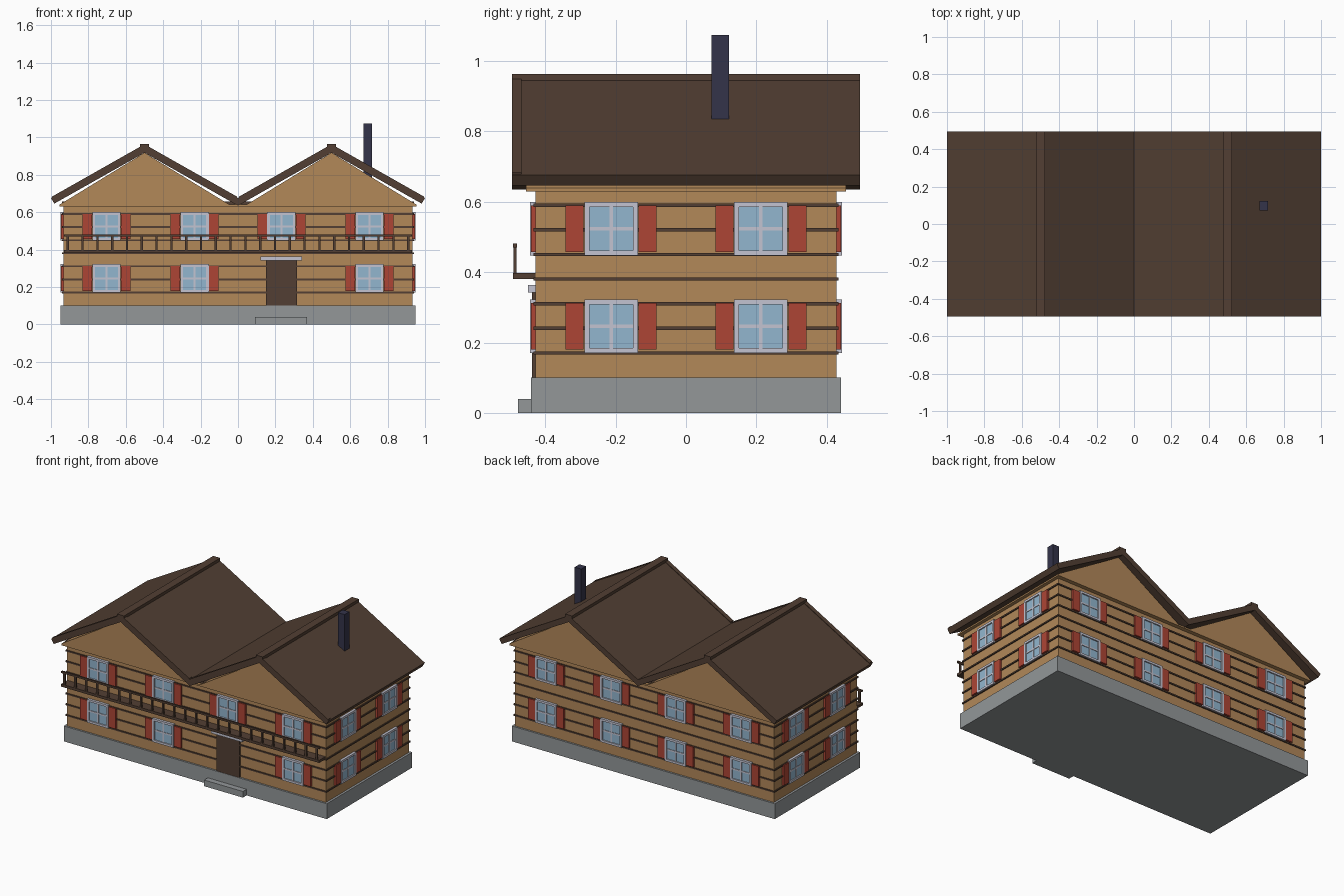
import bpy, bmesh

if "Cube" in bpy.data.objects:
    bpy.data.objects.remove(bpy.data.objects["Cube"])


def material(name, r, g, b):
    lin = lambda c: (c / 255 / 12.92) if c < 11 else ((c / 255 + 0.055) / 1.055) ** 2.4
    m = bpy.data.materials.new(name)
    m.diffuse_color = (lin(r), lin(g), lin(b), 1)
    m.use_nodes = True
    m.node_tree.nodes["Principled BSDF"].inputs["Base Color"].default_value = m.diffuse_color
    return m


WOOD = material("honey_wood", 178, 136, 89)
BROWN = material("dark_brown", 82, 63, 51)
RED = material("shutter_red", 174, 69, 53)
GLASS = material("window_blue", 146, 182, 207)
FRAME = material("frame_grey", 196, 196, 209)
STONE = material("stone_grey", 147, 151, 153)
FLUE = material("flue_navy", 52, 52, 74)


def finish(name, bm, mat):
    bmesh.ops.recalc_face_normals(bm, faces=bm.faces)
    me = bpy.data.meshes.new(name)
    bm.to_mesh(me)
    bm.free()
    me.materials.append(mat)
    ob = bpy.data.objects.new(name, me)
    bpy.context.collection.objects.link(ob)
    return ob


def boxes(name, mat, items):
    """Each item is x0, x1, y0, y1, z0, z1."""
    bm = bmesh.new()
    for x0, x1, y0, y1, z0, z1 in items:
        vs = bmesh.ops.create_cube(bm, size=1)["verts"]
        for v in vs:
            v.co = ((x0 + x1) / 2 + v.co.x * (x1 - x0),
                    (y0 + y1) / 2 + v.co.y * (y1 - y0),
                    (z0 + z1) / 2 + v.co.z * (z1 - z0))
    return finish(name, bm, mat)


def prisms(name, mat, profiles, y0, y1):
    """Extrude closed x-z profiles along y."""
    bm = bmesh.new()
    for pts in profiles:
        a = [bm.verts.new((x, y0, z)) for x, z in pts]
        b = [bm.verts.new((x, y1, z)) for x, z in pts]
        bm.faces.new(a)
        bm.faces.new(b[::-1])
        for i in range(len(pts)):
            j = (i + 1) % len(pts)
            bm.faces.new((a[i], a[j], b[j], b[i]))
    return finish(name, bm, mat)


WX, WY = 0.933, 0.428   # wall half sizes

# Base, walls and the timber bands around them
boxes("foundation", STONE, [(-.948, .948, -.44, .44, 0, .1)])
boxes("door_step", STONE, [(.09, .37, -.478, -.438, 0, .04)])
boxes("walls", WOOD, [(-WX, WX, -WY, WY, .1, .635)])
bands = [(-.94, .94, -.434, .434, .166 + .07 * i, .175 + .07 * i) for i in range(7)]
bands.append((-.94, .94, -.437, .437, .638, .656))
boxes("timber_bands", BROWN, bands)

# Twin gables on a thin overhanging plate
boxes("gable_plate", WOOD, [(-.955, .955, -.455, .455, .63, .64)])
prisms("gables", WOOD,
       [[(c - .455, .64), (c + .455, .64), (c, .918)] for c in (-.5, .5)], -.455, .455)

# Zigzag roof with ridge caps and front verge strips
TOP, EAVE, T = .959, .676, .041
roof = [(-1, EAVE), (-.5, TOP), (0, EAVE), (.5, TOP), (1, EAVE),
        (.982, EAVE - .03), (.5, TOP - T), (0, EAVE - T), (-.5, TOP - T), (-.982, EAVE - .03)]
prisms("roof", BROWN, [roof], -.495, .495)
boxes("ridge_caps", BROWN, [(c - .025, c + .025, -.495, .495, .942, .964) for c in (-.5, .5)])
verge = []
for c in (-.5, .5):
    for s in (-1, 1):
        verge.append([(c + s * .02, .945), (c + s * .02, .952),
                      (c + s * .495, .683), (c + s * .495, .676)])
prisms("verge_strips", BROWN, verge, -.495, -.467)

# Chimney
boxes("chimney", FLUE, [(.67, .717, .073, .122, .78, 1.075)])


# Windows: wall-relative box from u range, outward range and z range
def on_wall(side, u0, u1, o0, o1, z0, z1):
    if side == "front":
        return (u0, u1, -WY - o1, -WY - o0, z0, z1)
    if side == "back":
        return (u0, u1, WY + o0, WY + o1, z0, z1)
    if side == "right":
        return (WX + o0, WX + o1, u0, u1, z0, z1)
    return (-WX - o1, -WX - o0, u0, u1, z0, z1)


frames, panes, shutters = [], [], []
for side in ("front", "back", "left", "right"):
    centres = (-.703, -.232, .232, .703) if side in ("front", "back") else (-.213, .213)
    for zc in (.246, .524):
        for u in centres:
            if side == "front" and zc < .3 and u == .232:
                continue   # the door stands here
            h, f = .076, .014
            for s in (-1, 1):
                a, b = sorted((u + s * h, u + s * (h - f)))
                frames.append(on_wall(side, a, b, -.005, .016, zc - h, zc + h))
                a, b = sorted((zc + s * h, zc + s * (h - f)))
                frames.append(on_wall(side, u - h + f, u + h - f, -.005, .016, a, b))
                a, b = sorted((u + s * (h + .002), u + s * (h + .053)))
                shutters.append(on_wall(side, a, b, -.005, .013, zc - .066, zc + .066))
            frames.append(on_wall(side, u - .005, u + .005, 0, .012, zc - h + f, zc + h - f))
            frames.append(on_wall(side, u - h + f, u + h - f, 0, .0115, zc - .005, zc + .005))
            panes.append(on_wall(side, u - h + f, u + h - f, 0, .008, zc - h + f, zc + h - f))
boxes("window_frames", FRAME, frames)
boxes("window_panes", GLASS, panes)
boxes("shutters", RED, shutters)

# Door and its canopy
boxes("door", BROWN, [(.15, .316, -.438, -.42, .1, .342)])
boxes("door_canopy", FRAME, [(.12, .342, -.449, -.42, .342, .363)])

# Balcony floor, rail and balusters
boxes("balcony_floor", BROWN, [(-.93, .93, -.492, -.425, .381, .398)])
boxes("balcony_rail", BROWN, [(-.93, .93, -.492, -.481, .470, .482)])
step = 1.82 / 23
boxes("balusters", BROWN, [(-.916 + i * step, -.904 + i * step, -.491, -.482, .39, .475)
                           for i in range(24)])
